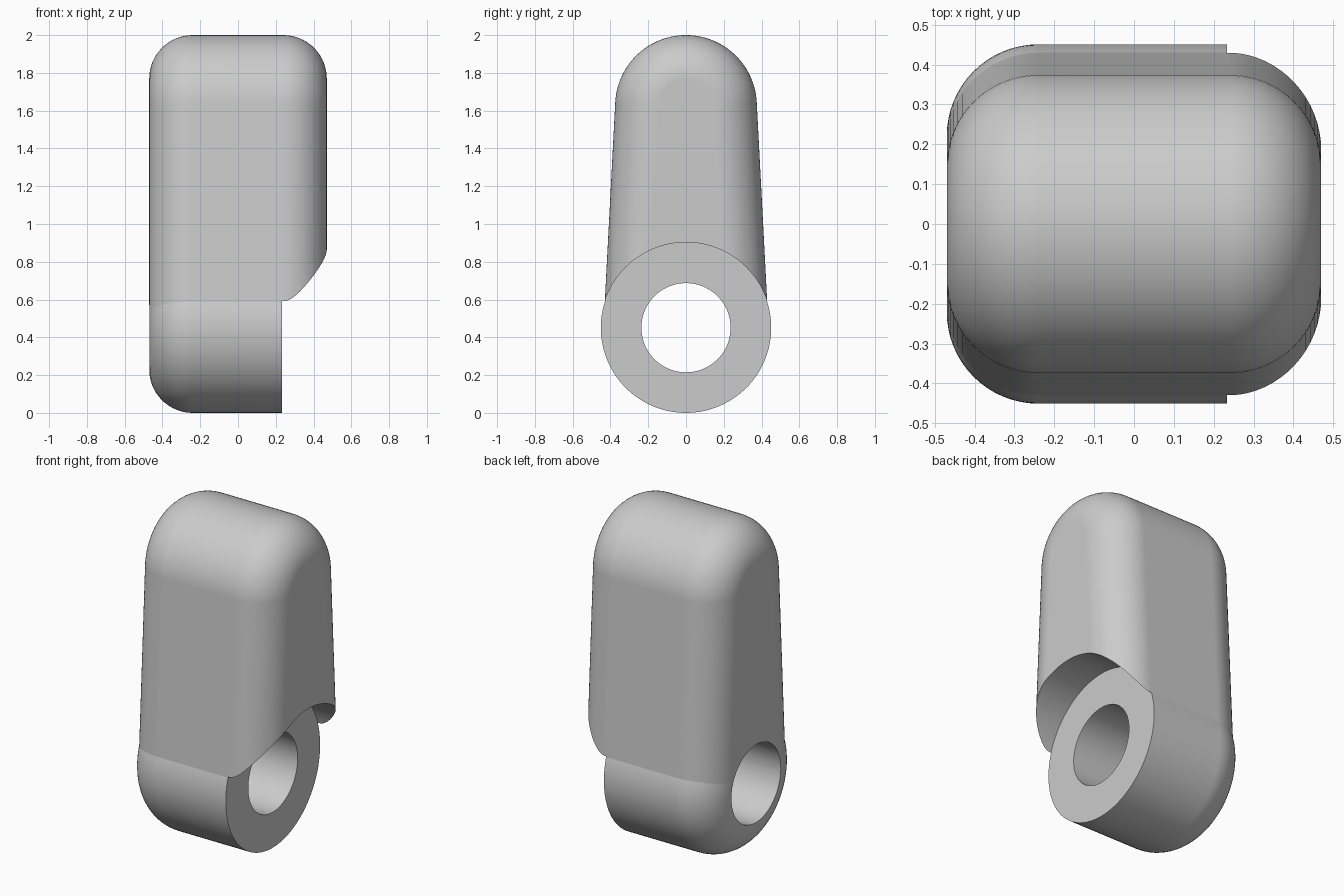
import bpy, bmesh
from math import sin, cos, tan, pi, radians, sqrt

default = bpy.data.objects.get("Cube")
if default:
    bpy.data.objects.remove(default)

HALF = 0.47        # half width along x
FILLET = 0.23      # edge rounding
HUB_R = 0.451      # hub radius, also its centre height
BORE_R = 0.236
FACE_X = 0.234     # flat end of the hub
TOP_R = 0.375
TOP_Z = 2 - TOP_R
TAPER = radians(3)

grey = bpy.data.materials.new("plain grey")
grey.use_nodes = True
grey.diffuse_color = (0.6, 0.6, 0.6, 1)
grey.node_tree.nodes["Principled BSDF"].inputs["Base Color"].default_value = grey.diffuse_color


def circle(radius, steps=120):
    return [(radius * cos(2 * pi * i / steps), HUB_R + radius * sin(2 * pi * i / steps))
            for i in range(steps)]


def arch(inset, steps=48):
    # Round top on slightly spreading legs
    r = TOP_R - inset
    pts = []
    for i in range(steps + 1):
        a = TAPER + (pi - 2 * TAPER) * i / steps
        pts.append((r * cos(a), TOP_Z + r * sin(a)))
    y, z = pts[0]
    foot = y + (z - HUB_R) * tan(TAPER)
    return [(foot, HUB_R)] + pts + [(-foot, HUB_R)]


def loft(name, sections):
    # Skin a list of (x, outline) sections and cap both ends
    bm = bmesh.new()
    rings = [[bm.verts.new((x, y, z)) for y, z in outline] for x, outline in sections]
    n = len(rings[0])
    for a, b in zip(rings, rings[1:]):
        for i in range(n):
            j = (i + 1) % n
            bm.faces.new((a[i], a[j], b[j], b[i]))
    bm.faces.new(rings[0])
    bm.faces.new(rings[-1])
    bmesh.ops.recalc_face_normals(bm, faces=bm.faces)
    mesh = bpy.data.meshes.new(name)
    bm.to_mesh(mesh)
    bm.free()
    mesh.materials.append(grey)
    obj = bpy.data.objects.new(name, mesh)
    bpy.context.collection.objects.link(obj)
    return obj


def combine(target, tool, operation):
    mod = target.modifiers.new(operation.lower(), "BOOLEAN")
    mod.operation = operation
    mod.solver = "EXACT"
    mod.object = tool
    bpy.context.view_layer.objects.active = target
    bpy.ops.object.modifier_apply(modifier=mod.name)
    bpy.data.objects.remove(tool)


# Quarter-round edge: x station and inset, from the end face inwards
STEPS = 16
edge = [(HALF - FILLET * (1 - cos(a)), FILLET * (1 - sin(a)))
        for a in (pi / 2 * i / STEPS for i in range(STEPS + 1))]

# Body, rounded at both ends
body = loft("link_body", [(-x, arch(d)) for x, d in edge]
            + [(x, arch(d)) for x, d in reversed(edge)])

# Hub, rounded on the outer end only
hub = loft("hub", [(-x, circle(HUB_R - d)) for x, d in edge]
           + [(FACE_X + 0.05, circle(HUB_R))])
combine(body, hub, "UNION")

# Clearance beside the hub for the mating part
clearance = loft("clearance", [(x, circle(HUB_R + 0.001)) for x in (FACE_X, 0.7)])
combine(body, clearance, "DIFFERENCE")

# Bore straight through the hub
bore = loft("bore", [(x, circle(BORE_R)) for x in (-0.7, 0.7)])
combine(body, bore, "DIFFERENCE")

# Smooth shading with crisp creases
bpy.ops.object.select_all(action="DESELECT")
body.select_set(True)
bpy.context.view_layer.objects.active = body
bpy.ops.object.shade_smooth_by_angle(angle=radians(12))
weighted = body.modifiers.new("even shading", "WEIGHTED_NORMAL")
weighted.keep_sharp = True
